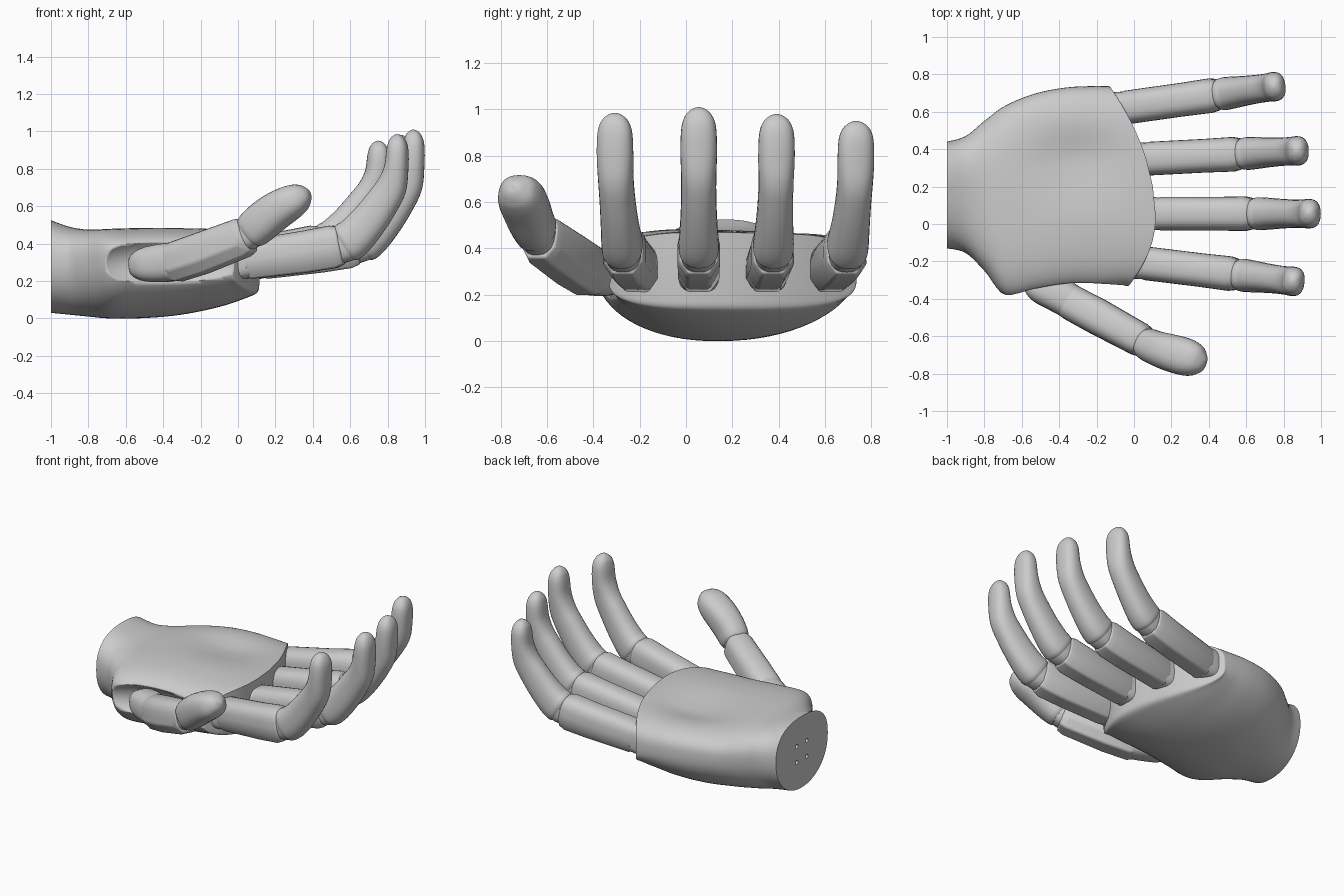
import bpy, bmesh, math
from mathutils import Vector, Matrix

if "Cube" in bpy.data.objects:
    bpy.data.objects.remove(bpy.data.objects["Cube"])

mat = bpy.data.materials.new("light_grey")
mat.diffuse_color = (0.6, 0.6, 0.6, 1)
mat.use_nodes = True
mat.node_tree.nodes["Principled BSDF"].inputs["Base Color"].default_value = mat.diffuse_color


def spline(rows, steps):
    """Smoothly resample rows of numbers with a Catmull-Rom curve."""
    out = []
    for i in range(len(rows) - 1):
        a, b = rows[max(i - 1, 0)], rows[i]
        c, d = rows[i + 1], rows[min(i + 2, len(rows) - 1)]
        for k in range(steps):
            t = k / steps
            out.append([0.5 * (2 * q + (r - p) * t + (2 * p - 5 * q + 4 * r - s) * t * t
                               + (3 * q - p - 3 * r + s) * t ** 3)
                        for p, q, r, s in zip(a, b, c, d)])
    return out + [list(rows[-1])]


def power(v, n):
    return math.copysign(abs(v) ** (2 / n), v)


def skin(name, rings, angle=35, strip_cap=False):
    """Join rings of points into a closed, smooth shaded tube."""
    bm = bmesh.new()
    loops = [[bm.verts.new(p) for p in ring] for ring in rings]
    for a, b in zip(loops, loops[1:]):
        for i in range(len(a)):
            j = (i + 1) % len(a)
            bm.faces.new((a[i], a[j], b[j], b[i]))
    bm.faces.new(loops[0])
    end = loops[-1]
    if strip_cap:  # upright strips follow a curved end
        n = len(end)
        bm.faces.new((end[0], end[1], end[n - 1]))
        for i in range(1, n // 2 - 1):
            bm.faces.new((end[i], end[i + 1], end[n - i - 1], end[n - i]))
        bm.faces.new((end[n // 2 - 1], end[n // 2], end[n // 2 + 1]))
    else:
        bm.faces.new(end)
    bmesh.ops.recalc_face_normals(bm, faces=bm.faces)
    me = bpy.data.meshes.new(name)
    bm.to_mesh(me)
    bm.free()
    me.materials.append(mat)
    ob = bpy.data.objects.new(name, me)
    bpy.context.collection.objects.link(ob)
    bpy.ops.object.select_all(action='DESELECT')
    ob.select_set(True)
    bpy.context.view_layer.objects.active = ob
    bpy.ops.object.shade_smooth_by_angle(angle=math.radians(angle))
    return ob


def rounded(n=2.4, count=28, turn=2):
    angles = [turn * math.pi * i / count for i in range(count)]
    return [(power(math.cos(a), n), power(math.sin(a), n)) for a in angles]


# Rounded top with a faceted underside
FACETED = rounded(2.7, 14, 1) + [(-1, 0), (-1, -.45), (-.55, -1), (.55, -1), (1, -.45)]


def limb(name, rows, section, steps=1, matrix=None, bevel=0):
    """Sweep a section along rows of x, y, z, width, height."""
    rows = spline(rows, steps)
    pts = [Vector(r[:3]) for r in rows]
    rings = []
    for i, r in enumerate(rows):
        tan = (pts[min(i + 1, len(pts) - 1)] - pts[max(i - 1, 0)]).normalized()
        flat = pts[-1] - pts[0]
        side = Vector((flat.y, -flat.x, 0)).normalized()
        side = (side - tan * side.dot(tan)).normalized()
        up = side.cross(tan)
        rings.append([pts[i] + side * u * r[3] / 2 + up * v * r[4] / 2 for u, v in section])
    if matrix:
        rings = [[matrix @ p for p in ring] for ring in rings]
    ob = skin(name, rings)
    if bevel:
        m = ob.modifiers.new("soft_edges", 'BEVEL')
        m.width, m.segments = bevel, 3
        m.limit_method, m.angle_limit = 'ANGLE', math.radians(35)
    return ob


# Palm shell: x, y min, y max, z bottom, z top, z of widest line, lower and upper squareness
PALM = [(-1, -.13, .44, .03, .525, .30, 2.1, 2.5),
        (-.9, -.155, .47, .02, .49, .30, 2.1, 2.5),
        (-.8, -.25, .55, .01, .475, .30, 2.1, 2.7),
        (-.68, -.385, .635, .0, .48, .31, 2.1, 3),
        (-.5, -.365, .70, .002, .485, .31, 2.1, 3.3),
        (-.3, -.34, .73, .02, .485, .30, 2.1, 3.4),
        (-.1, -.34, .737, .06, .48, .29, 2.2, 3.4),
        (.05, -.335, .737, .11, .475, .28, 2.6, 3.5),
        (.105, -.335, .736, .14, .472, .275, 3.2, 3.6),
        (.115, -.328, .733, .185, .47, .27, 3.7, 3.7)]
rings = []
for x, y0, y1, zb, zt, zm, nl, nu in spline(PALM, 5):
    ring = []
    for i in range(72):
        a = 2 * math.pi * i / 72
        n = nu if math.sin(a) > 0 else nl
        y = (y0 + y1) / 2 + (y1 - y0) / 2 * power(math.cos(a), n)
        s = power(math.sin(a), n)
        z = zm + s * ((zt - zm) if s > 0 else (zm - zb))
        # knuckle line curves back towards both sides
        back = (.49 if y > .03 else 1.1) * (y - .03) ** 2
        px = x - back * max(0, (x + 1) / 1.115) ** 3
        # shallow hollow of the palm
        if s > 0:
            z -= .045 * s * math.exp(-((px + .3) / .25) ** 2 - ((y - .34) / .17) ** 2)
        ring.append(Vector((px, y, z)))
    rings.append(ring)
palm = skin("palm", rings, 40, True)


def cut(cutter):
    cutter.hide_render = True
    cutter.hide_set(True)
    cutter.display_type = 'WIRE'
    m = palm.modifiers.new(cutter.name, 'BOOLEAN')
    m.operation, m.object, m.solver = 'DIFFERENCE', cutter, 'EXACT'


# Wide shallow recess for the thumb
bpy.ops.mesh.primitive_uv_sphere_add(segments=64, ring_count=32, location=(-.32, -.52, .295))
recess = bpy.context.object
recess.name = "thumb_recess_cutter"
recess.scale = (.49, .25, .19)
recess.data.materials.append(mat)
bpy.ops.object.shade_smooth()
cut(recess)

# Four screw holes in the wrist plate
for i, (dy, dz) in enumerate([(-.055, -.055), (.055, -.055), (-.055, .055), (.055, .055)]):
    bpy.ops.mesh.primitive_cylinder_add(vertices=16, radius=.014, depth=.08,
                                        location=(-1, .155 + dy, .28 + dz),
                                        rotation=(0, math.pi / 2, 0))
    hole = bpy.context.object
    hole.name = "screw_hole_cutter_%d" % i
    hole.data.materials.append(mat)
    cut(hole)

# Finger parts in their own plane: distance, height, width, thickness
KNUCKLE = [(-.14, .31, .15, .18), (-.08, .31, .18, .205), (.03, .31, .18, .205), (.1, .32, .165, .19)]
PROXIMAL = [(.06, .312, .165, .19), (.085, .316, .18, .21), (.38, .357, .18, .225),
            (.53, .383, .185, .23), (.575, .392, .165, .205)]
HINGE = [(.53, .383, .155, .19), (.6, .4, .155, .195), (.66, .44, .15, .18)]
FINGERTIP = [(.592, .396, .16, .2), (.61, .408, .175, .22), (.65, .438, .172, .215),
             (.72, .515, .16, .2), (.79, .61, .152, .185), (.845, .7, .152, .165),
             (.872, .8, .158, .13), (.879, .9, .15, .116), (.876, .95, .115, .09),
             (.872, .975, .06, .05), (.87, .984, .01, .01)]

# Fingers: name, base x, base y, splay in degrees, tip height
for name, x, y, splay, top in [("index", -.02, -.2, -7, .985), ("middle", .06, .055, 0, 1.01),
                               ("ring", -.003, .345, 3, .98), ("little", -.12, .612, 8, .95)]:
    place = Matrix.Translation((x, y, 0)) @ Matrix.Rotation(math.radians(splay), 4, 'Z')
    grow = (top - .39) / (.985 - .39)

    def rows(table):
        return [(s, 0, z if z < .39 else .39 + (z - .39) * grow, w, h) for s, z, w, h in table]
    limb(name + "_knuckle", rows(KNUCKLE), rounded(3.2), 3, place)
    limb(name + "_proximal", rows(PROXIMAL), FACETED, 1, place, .01)
    limb(name + "_hinge", rows(HINGE), rounded(2.6), 3, place)
    limb(name + "_fingertip", rows(FINGERTIP), rounded(2.4), 4, place)

# Thumb
limb("thumb_base", [(-.575, -.3, .28, .04, .04), (-.555, -.31, .282, .12, .12),
                    (-.5, -.335, .288, .175, .18), (-.41, -.375, .296, .19, .205),
                    (-.33, -.42, .305, .185, .205), (-.27, -.455, .322, .17, .19)], rounded(2.6), 4)
limb("thumb_proximal", [(-.37, -.4, .298, .17, .185), (-.335, -.42, .303, .19, .215),
                        (-.2, -.492, .348, .195, .22), (.02, -.612, .432, .182, .21),
                        (.055, -.632, .447, .16, .185)], FACETED, 1, None, .01)
limb("thumb_hinge", [(0, -.602, .424, .15, .17), (.06, -.635, .455, .15, .17),
                     (.12, -.662, .5, .15, .16)], rounded(2.6), 3)
limb("thumb_tip", [(.062, -.637, .458, .155, .18), (.08, -.646, .474, .175, .2),
                   (.13, -.668, .518, .187, .21), (.2, -.69, .572, .2, .205),
                   (.28, -.712, .62, .2, .185), (.33, -.726, .645, .17, .155),
                   (.36, -.735, .658, .125, .11), (.38, -.74, .666, .065, .055),
                   (.386, -.742, .668, .01, .01)], rounded(2.4), 4)
